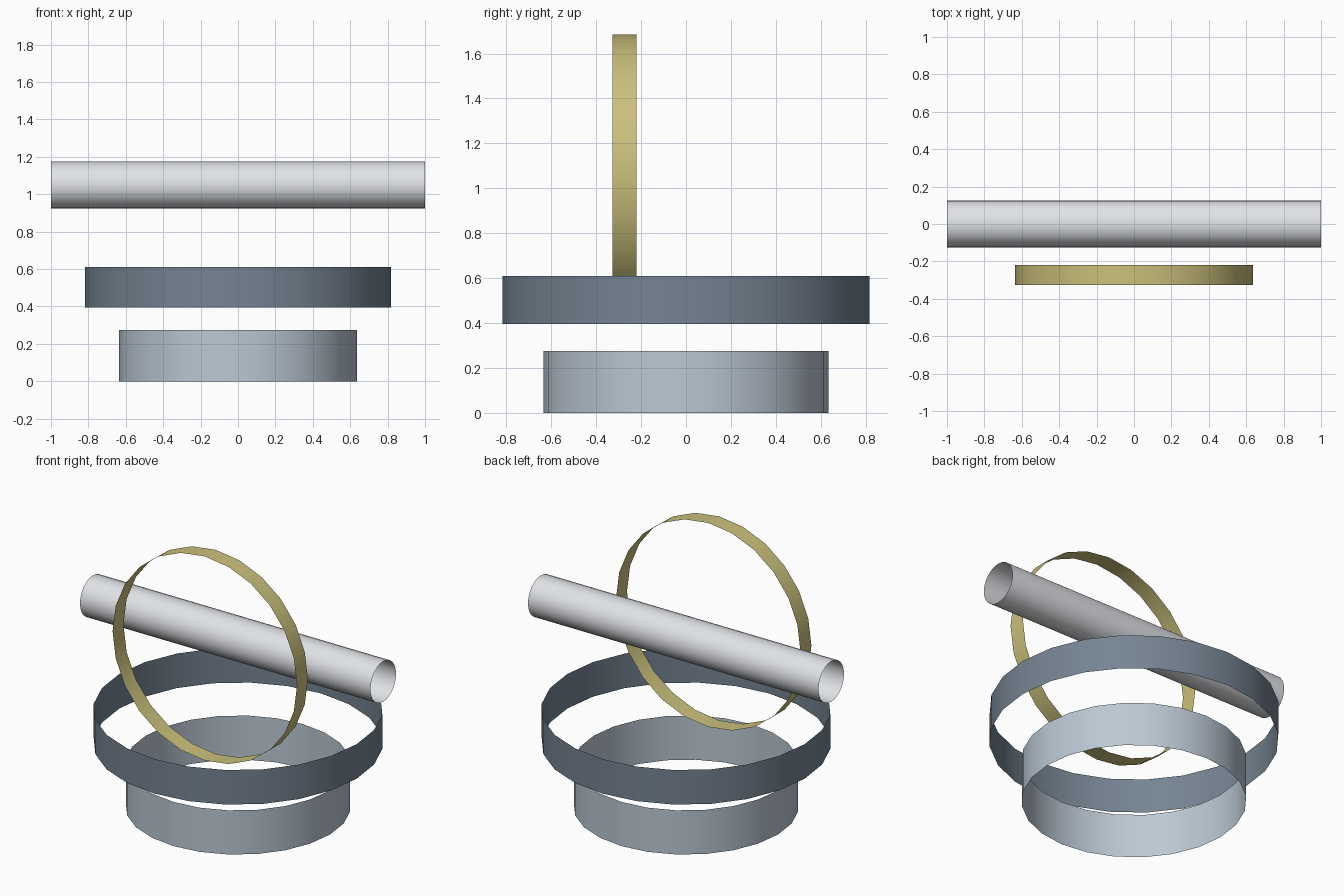
import bpy, bmesh
from math import pi, cos, sin
from mathutils import Matrix

if "Cube" in bpy.data.objects:
    bpy.data.objects.remove(bpy.data.objects["Cube"])

SIDES = 24


def material(name, color):
    m = bpy.data.materials.new(name)
    m.diffuse_color = (*color, 1)
    m.use_nodes = True
    m.node_tree.nodes["Principled BSDF"].inputs["Base Color"].default_value = m.diffuse_color
    return m


def band(name, radius, width, centre, axis, color):
    """Open-ended thin sleeve around the given axis."""
    bm = bmesh.new()
    loops = []
    for h in (-width / 2, width / 2):
        loops.append([bm.verts.new((radius * cos(2 * pi * i / SIDES),
                                    radius * sin(2 * pi * i / SIDES), h))
                      for i in range(SIDES)])
    low, high = loops
    for i in range(SIDES):
        j = (i + 1) % SIDES
        bm.faces.new((low[i], low[j], high[j], high[i])).smooth = True
    turn = {'X': Matrix.Rotation(pi / 2, 4, 'Y'),
            'Y': Matrix.Rotation(pi / 2, 4, 'X'),
            'Z': Matrix.Identity(4)}[axis]
    bmesh.ops.transform(bm, matrix=Matrix.Translation(centre) @ turn, verts=bm.verts)
    mesh = bpy.data.meshes.new(name)
    bm.to_mesh(mesh)
    bm.free()
    mesh.materials.append(material(name + "_paint", color))
    ob = bpy.data.objects.new(name, mesh)
    bpy.context.collection.objects.link(ob)
    return ob


# Stacked horizontal bands
band("base_band", 0.635, 0.275, (0, 0, 0.1375), 'Z', (0.50, 0.58, 0.66))
band("wide_band", 0.817, 0.215, (0, 0, 0.503), 'Z', (0.18, 0.23, 0.29))
# Long tube lying across
band("cross_tube", 0.126, 2.0, (0, 0, 1.049), 'X', (0.75, 0.77, 0.80))
# Thin upright hoop in front of the tube
band("upright_hoop", 0.635, 0.107, (0, -0.273, 1.05), 'Y', (0.60, 0.53, 0.20))
